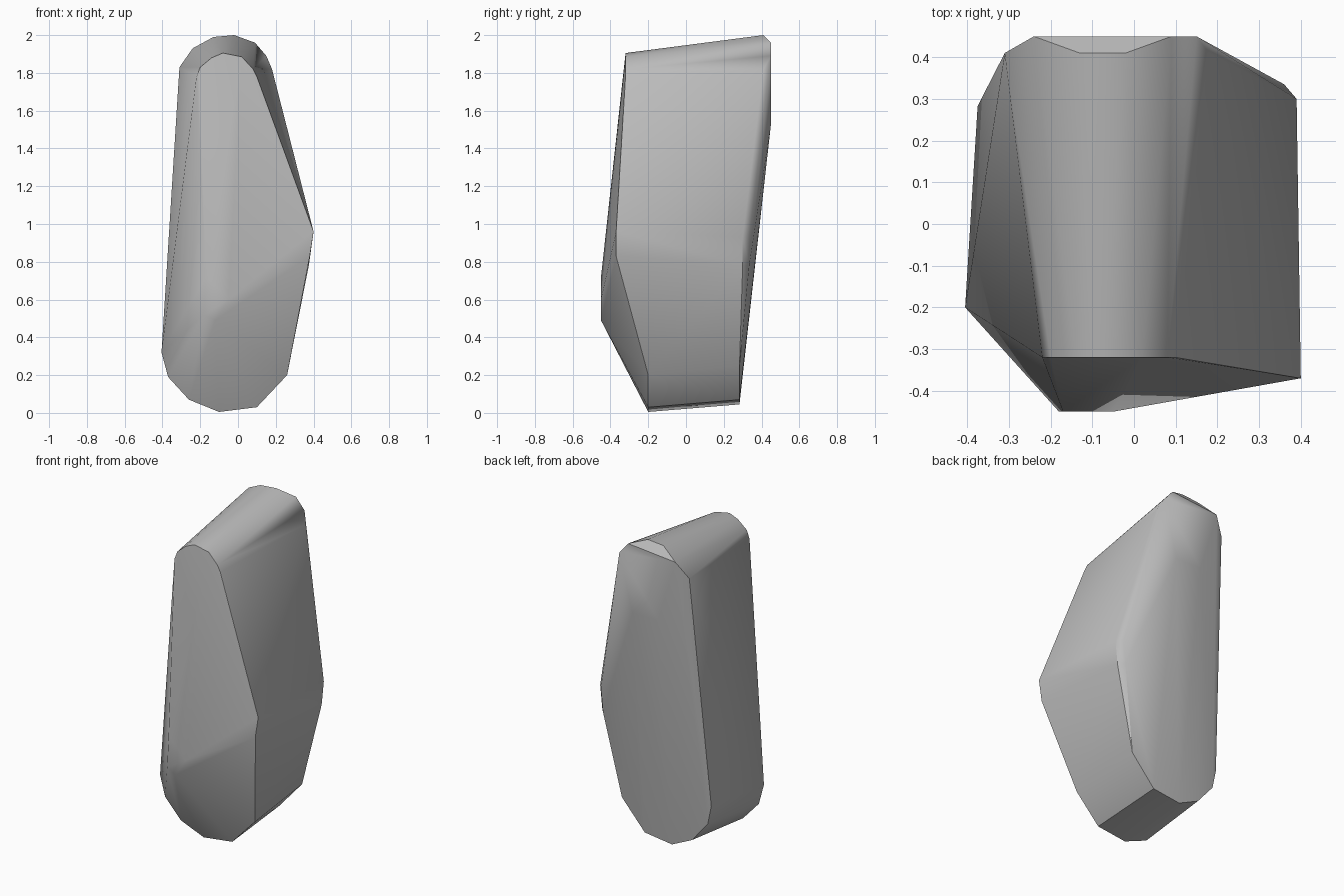
import bpy
import bmesh
import math

cube = bpy.data.objects.get("Cube")
if cube:
    bpy.data.objects.remove(cube, do_unlink=True)

# One stone colour
stone = bpy.data.materials.new("grey stone")
stone.use_nodes = True
grey = (0.5, 0.5, 0.5, 1)
stone.diffuse_color = grey
stone.node_tree.nodes["Principled BSDF"].inputs["Base Color"].default_value = grey


def ring(y, profile):
    """Rim points (x, z) lying at one depth."""
    return [(x, y, z) for x, z in profile]


# Rounded front top, side corner and bottom rim
front_top = ring(-.32, [(-.22, 1.78), (-.2, 1.83), (-.14, 1.88), (-.08, 1.905),
                        (.02, 1.885), (.08, 1.82), (.1, 1.78)])
front_corner = ring(-.37, [(.4, .96), (.38, .83)])
front_base = ring(-.2, [(.26, .2), (.1, .03), (-.1, .005), (-.26, .07),
                        (-.37, .19), (-.405, .32)])
# Ridge that bulges out low on the front
front_ridge = ring(-.45, [(-.18, .52), (-.12, .49), (-.17, .72), (-.05, .6)])

# Back rim, chamfered at the crown
back_top = ring(.41, [(-.31, 1.83), (-.13, 1.99), (-.02, 2), (.18, 1.82)])
back_crown = ring(.45, [(-.24, 1.93), (.09, 1.96), (.15, 1.89),
                        (.06, 1.53), (-.12, 1.53)])
back_corner = ring(.3, [(.39, .93), (.375, .78)])
back_bevel = ring(.335, [(.36, .93), (.345, .78)])
back_base = ring(.283, [(.25, .25), (.09, .07), (-.1, .045), (-.24, .11),
                        (-.35, .24), (-.375, .36)])

# Wrap the rims into one faceted boulder
bm = bmesh.new()
for rim in (front_top, front_corner, front_base, front_ridge, back_top,
            back_crown, back_corner, back_bevel, back_base):
    for point in rim:
        bm.verts.new(point)
hull = bmesh.ops.convex_hull(bm, input=bm.verts)
loose = [v for v in bm.verts if not v.link_faces]
bmesh.ops.delete(bm, geom=loose, context="VERTS")
bmesh.ops.recalc_face_normals(bm, faces=bm.faces)

mesh = bpy.data.meshes.new("standing_boulder")
bm.to_mesh(mesh)
bm.free()
mesh.materials.append(stone)
boulder = bpy.data.objects.new("standing_boulder", mesh)
bpy.context.collection.objects.link(boulder)

# Soft facets, crisp rims
bpy.ops.object.select_all(action="DESELECT")
boulder.select_set(True)
bpy.context.view_layer.objects.active = boulder
bpy.ops.object.shade_smooth_by_angle(angle=math.radians(35))
